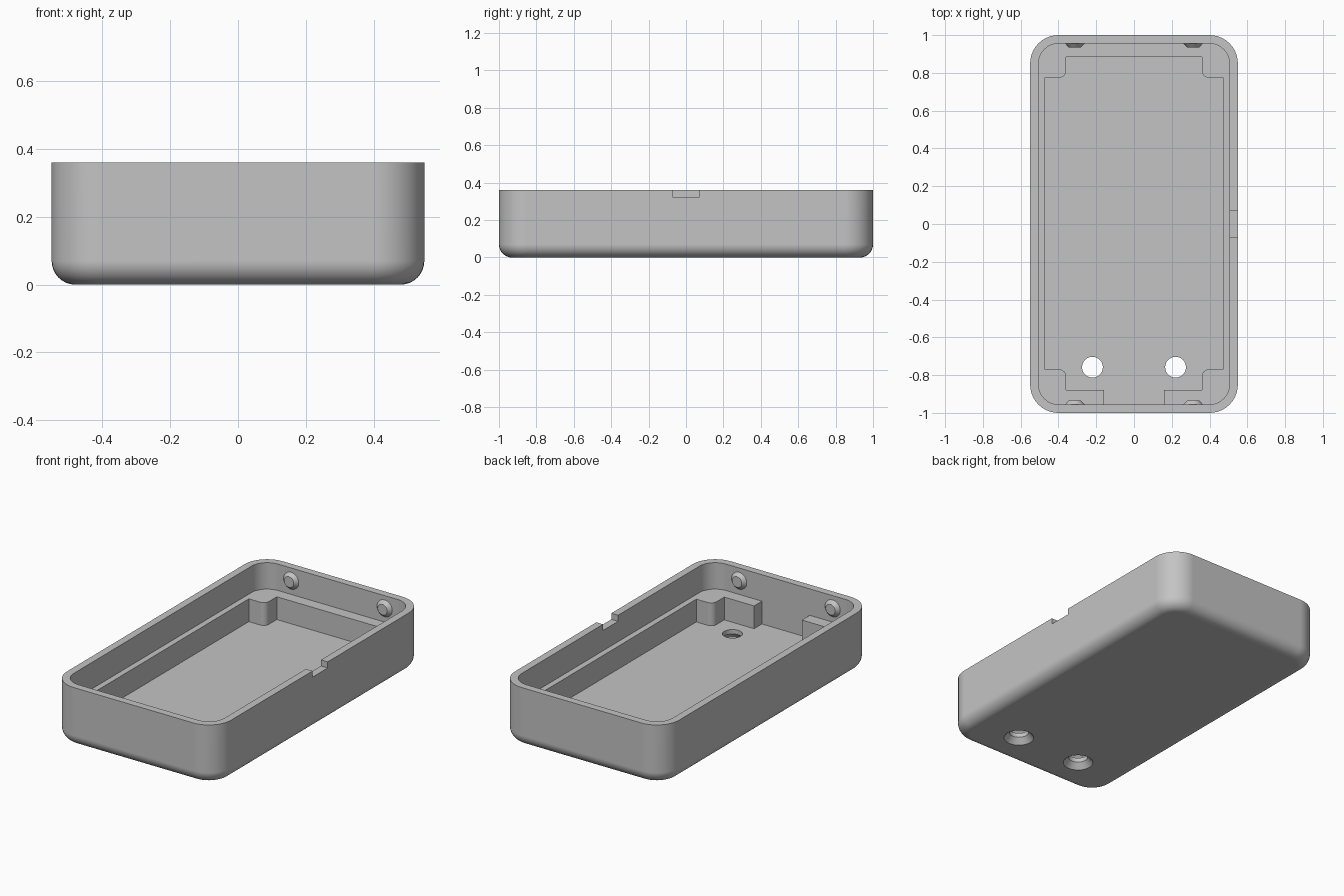
import bpy
import math
from mathutils import Vector

WALL_TOP, LEDGE, FLOOR = 0.36, 0.2, 0.062
SIDE, END = 0.505, 0.955      # inner wall positions

cube = bpy.data.objects.get("Cube")
if cube:
    bpy.data.objects.remove(cube, do_unlink=True)

grey = bpy.data.materials.new("light_grey_plastic")
grey.use_nodes = True
colour = (0.55, 0.55, 0.55, 1)
grey.diffuse_color = colour
grey.node_tree.nodes["Principled BSDF"].inputs["Base Color"].default_value = colour


def outline(corners, steps=10):
    """Closed 2D outline from (x, y, radius) square corners."""
    pts = []
    for i, (x, y, r) in enumerate(corners):
        p = Vector((x, y))
        if r == 0:
            pts.append(p)
            continue
        u = (Vector(corners[i - 1][:2]) - p).normalized()
        v = (Vector(corners[(i + 1) % len(corners)][:2]) - p).normalized()
        centre = p + r * (u + v)
        for k in range(steps + 1):
            a = math.pi / 2 * k / steps
            pts.append(centre - r * (v * math.cos(a) + u * math.sin(a)))
    return pts


def rounded_rect(hx, hy, r):
    return outline([(-hx, -hy, r), (hx, -hy, r), (hx, hy, r), (-hx, hy, r)])


def circle(x, y, r, n=40):
    return [Vector((x + r * math.cos(2 * math.pi * k / n),
                    y + r * math.sin(2 * math.pi * k / n))) for k in range(n)]


def loft(name, rings):
    """Solid through a stack of (z, outline) rings."""
    n = len(rings[0][1])
    verts = [(p.x, p.y, z) for z, pts in rings for p in pts]
    faces = [tuple(reversed(range(n))), tuple(range(len(verts) - n, len(verts)))]
    for b in range(0, len(verts) - n, n):
        for k in range(n):
            j = (k + 1) % n
            faces.append((b + k, b + j, b + n + j, b + n + k))
    mesh = bpy.data.meshes.new(name)
    mesh.from_pydata(verts, [], faces)
    mesh.materials.append(grey)
    obj = bpy.data.objects.new(name, mesh)
    bpy.context.collection.objects.link(obj)
    return obj


def activate(obj):
    bpy.ops.object.select_all(action='DESELECT')
    obj.select_set(True)
    bpy.context.view_layer.objects.active = obj


def cut(target, cutter):
    cutter.hide_render = True
    mod = target.modifiers.new("cut", 'BOOLEAN')
    mod.operation, mod.solver, mod.object = 'DIFFERENCE', 'EXACT', cutter
    activate(target)
    bpy.ops.object.modifier_apply(modifier=mod.name)
    bpy.data.objects.remove(cutter, do_unlink=True)


# Outer body with rounded corners and a filleted bottom edge
fillet, rings = 0.07, []
for k in range(9):
    a = math.pi / 2 * k / 8
    inset = fillet * (1 - math.sin(a))
    rings.append((fillet * (1 - math.cos(a)),
                  rounded_rect(0.55 - inset, 1 - inset, 0.15 - inset)))
rings.append((WALL_TOP, rounded_rect(0.55, 1, 0.15)))
case = loft("case_body", rings)

# Upper cavity down to the ledge
upper = rounded_rect(SIDE, END, 0.105)
cut(case, loft("cavity_cutter", [(LEDGE, upper), (0.5, upper)]))

# Lower pocket, leaving the ledge and the corner posts standing
right_half = [(0.16, -END, 0), (0.16, -0.88, 0), (0.36, -0.88, 0),
              (0.36, -0.77, 0.035), (0.47, -0.77, 0), (0.47, 0.775, 0),
              (0.36, 0.775, 0.035), (0.36, 0.885, 0)]
left_half = [(-x, y, r) for x, y, r in reversed(right_half)]
pocket = outline(right_half + left_half, 6)
cut(case, loft("pocket_cutter", [(FLOOR, pocket), (0.25, pocket)]))

# Small notch in the rim of one long side
notch = outline([(0.48, -0.072, 0), (0.6, -0.072, 0), (0.6, 0.072, 0), (0.48, 0.072, 0)])
cut(case, loft("notch_cutter", [(0.323, notch), (0.5, notch)]))

# Two countersunk screw holes through the floor
for x in (-0.22, 0.22):
    profile = [(-0.01, 0.093), (0.035, 0.055), (0.12, 0.055)]
    cut(case, loft("hole_cutter", [(z, circle(x, -0.758, r)) for z, r in profile]))

activate(case)
bpy.ops.object.shade_smooth_by_angle(angle=math.radians(30))
normals = case.modifiers.new("even_normals", 'WEIGHTED_NORMAL')
normals.keep_sharp = True

# Tapered snap bumps on the inside of both end walls
for end, label in ((1, "back"), (-1, "front")):
    for side, hand in ((1, "left"), (-1, "right")):
        bpy.ops.mesh.primitive_cone_add(
            vertices=32, radius1=0.052, radius2=0.032, depth=0.022,
            location=(side * 0.313, end * (END - 0.01), 0.283),
            rotation=(end * math.pi / 2, 0, 0))
        bump = bpy.context.object
        bump.name = f"{label}_{hand}_snap_bump"
        bump.data.materials.append(grey)
        bpy.ops.object.shade_smooth_by_angle(angle=math.radians(30))
